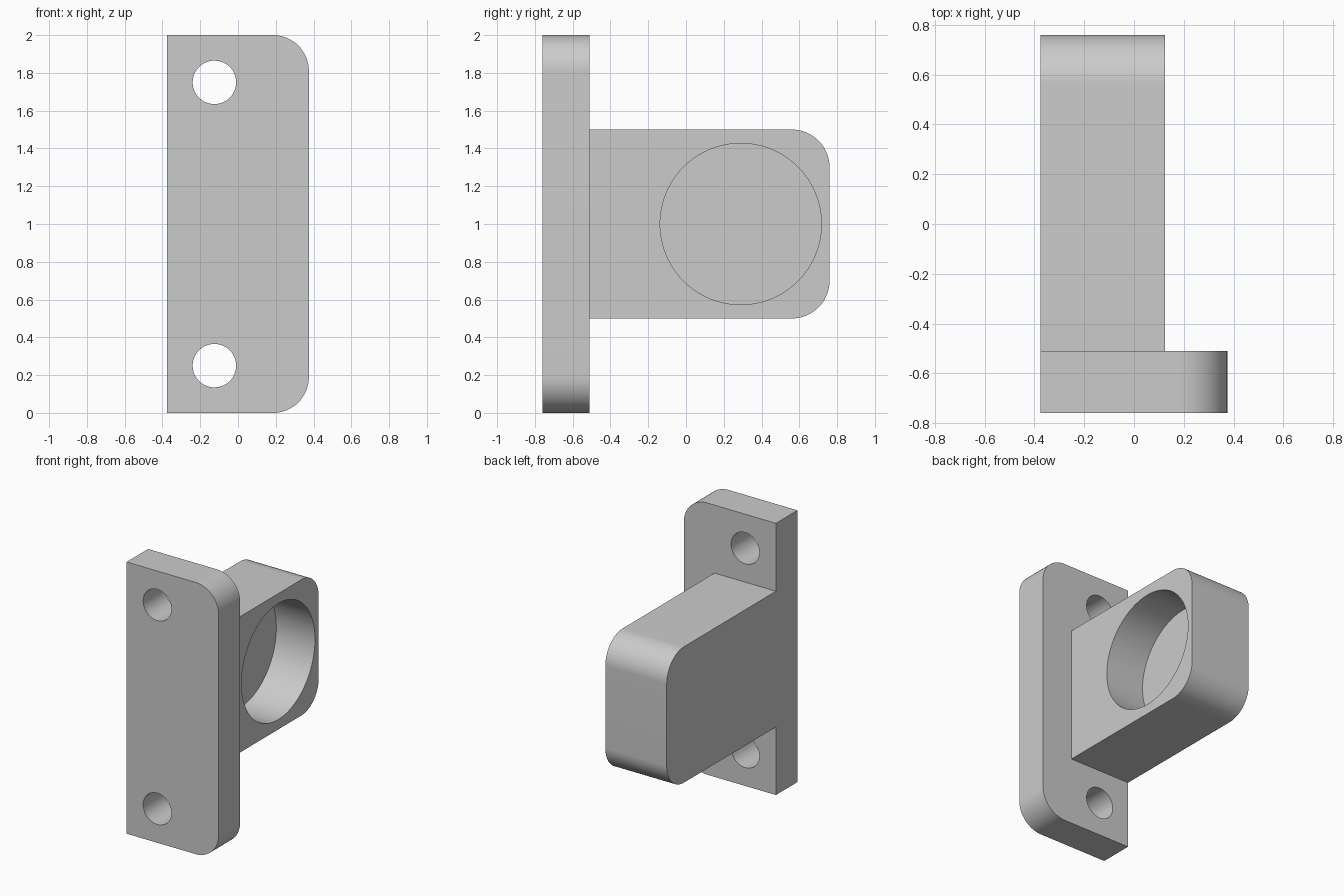
import bpy
from math import sin, cos, pi
from mathutils import Vector

cube = bpy.data.objects.get("Cube")
if cube:
    bpy.data.objects.remove(cube)

grey = bpy.data.materials.new("plain_grey")
grey.use_nodes = True
colour = (0.6, 0.6, 0.6, 1)
grey.diffuse_color = colour
grey.node_tree.nodes["Principled BSDF"].inputs["Base Color"].default_value = colour


def rounded_profile(u0, u1, z0, z1, r, steps=24):
    """Rectangle whose two corners on the u1 side are rounded."""
    pts = [(u0, z1), (u0, z0)]
    for cz, start in ((z0 + r, -pi / 2), (z1 - r, 0)):
        for i in range(steps + 1):
            a = start + i / steps * pi / 2
            pts.append((u1 - r + r * cos(a), cz + r * sin(a)))
    return pts


def circle_profile(u, z, r, steps=96):
    return [(u + r * cos(2 * pi * i / steps), z + r * sin(2 * pi * i / steps))
            for i in range(steps)]


def extrude(name, profile, axis, lo, hi):
    """Solid prism from a profile in the (u, z) plane, along axis X or Y."""
    def place(p, d):
        return Vector((d, p[0], p[1])) if axis == "X" else Vector((p[0], d, p[1]))
    n = len(profile)
    verts = [place(p, d) for d in (lo, hi) for p in profile]
    faces = [list(range(n))[::-1], list(range(n, 2 * n))]
    faces += [(i, (i + 1) % n, n + (i + 1) % n, n + i) for i in range(n)]
    if axis == "Y":
        faces = [tuple(reversed(f)) for f in faces]
    mesh = bpy.data.meshes.new(name)
    mesh.from_pydata(verts, [], faces)
    mesh.materials.append(grey)
    obj = bpy.data.objects.new(name, mesh)
    bpy.context.collection.objects.link(obj)
    return obj


def combine(target, tool, operation):
    mod = target.modifiers.new(operation.lower(), "BOOLEAN")
    mod.operation = operation
    mod.solver = "EXACT"
    mod.object = tool
    bpy.context.view_layer.objects.active = target
    bpy.ops.object.modifier_apply(modifier=mod.name)
    bpy.data.objects.remove(tool)


# Upright mounting plate, fused with the arm that reaches backwards
bracket = extrude("mounting_bracket", rounded_profile(-0.375, 0.375, 0, 2, 0.19),
                  "Y", -0.76, -0.51)
arm = extrude("arm", rounded_profile(-0.6, 0.76, 0.5, 1.5, 0.2),
              "X", -0.375, 0.125)
combine(bracket, arm, "UNION")

# Screw holes through the plate
for z in (0.25, 1.75):
    hole = extrude("screw_hole_cutter", circle_profile(-0.125, z, 0.115), "Y", -0.9, -0.4)
    combine(bracket, hole, "DIFFERENCE")

# Blind round pocket in the side of the arm
pocket = extrude("pocket_cutter", circle_profile(0.29, 1, 0.427), "X", -0.19, 0.3)
combine(bracket, pocket, "DIFFERENCE")

# Smooth curved walls, crisp edges
bpy.ops.object.select_all(action="DESELECT")
bracket.select_set(True)
bpy.context.view_layer.objects.active = bracket
bpy.ops.object.shade_smooth_by_angle(angle=pi / 6)
